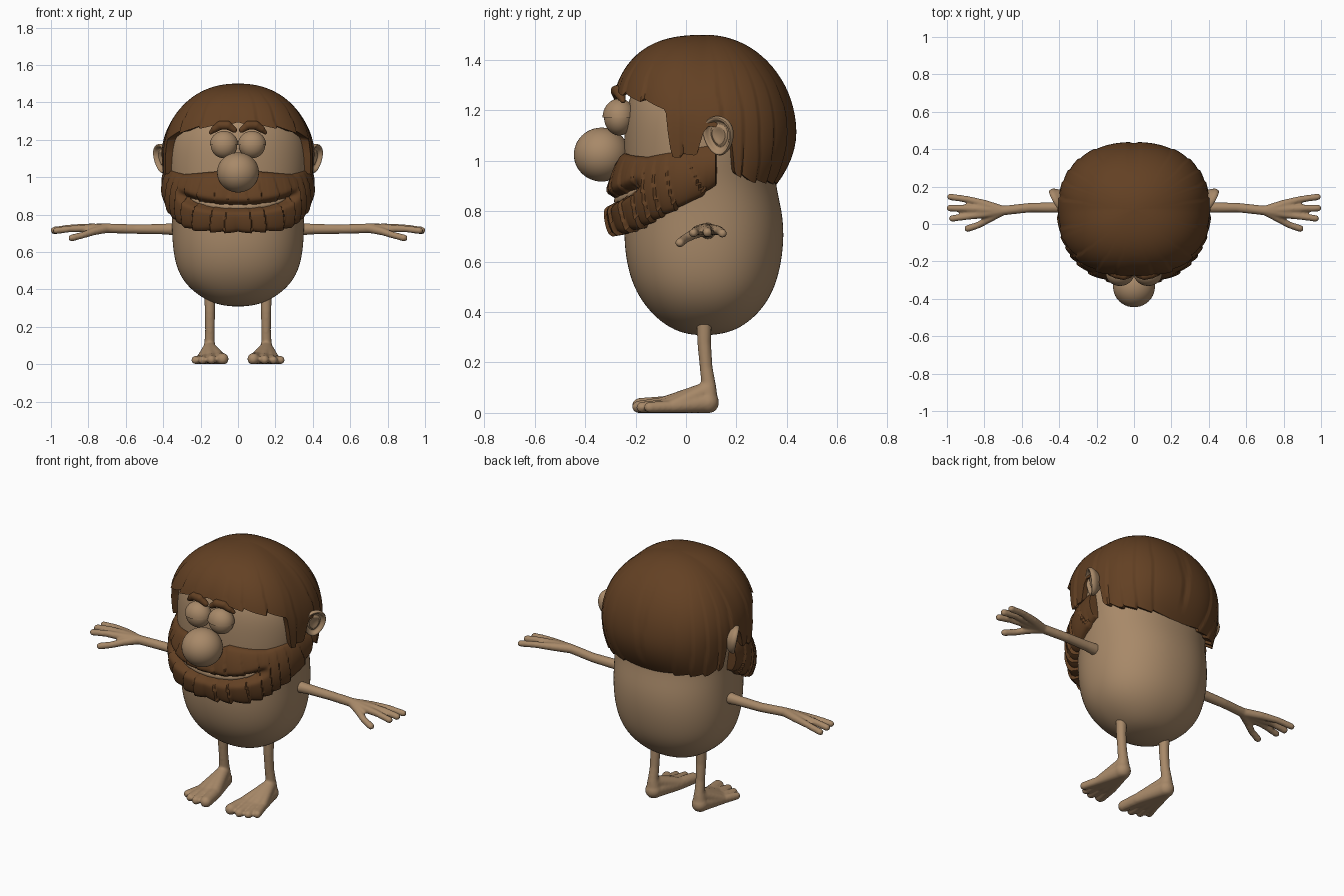
import bpy, bmesh, math
from math import sin, cos, pi, radians
from mathutils import Vector, Matrix

if "Cube" in bpy.data.objects:
    bpy.data.objects.remove(bpy.data.objects["Cube"])


def material(name, rgb):
    m = bpy.data.materials.new(name)
    m.diffuse_color = (*rgb, 1)
    m.use_nodes = True
    m.node_tree.nodes["Principled BSDF"].inputs["Base Color"].default_value = m.diffuse_color
    return m


SKIN = material("skin tan", (0.39, 0.25, 0.14))
HAIR = material("hair brown", (0.125, 0.052, 0.017))


def finish(name, bm, mat, angle=60, subsurf=0):
    bmesh.ops.recalc_face_normals(bm, faces=bm.faces)
    me = bpy.data.meshes.new(name)
    bm.to_mesh(me)
    bm.free()
    me.materials.append(mat)
    me.shade_smooth()
    me.set_sharp_from_angle(angle=radians(angle))
    o = bpy.data.objects.new(name, me)
    bpy.context.collection.objects.link(o)
    if subsurf:
        s = o.modifiers.new("subdivision", 'SUBSURF')
        s.levels = s.render_levels = subsurf
    return o


def loft(name, rows, mat, caps=True, **kw):
    """Skin a stack of equal-length closed point rows."""
    bm = bmesh.new()
    vs = [[bm.verts.new(p) for p in r] for r in rows]
    n = len(rows[0])
    for a, b in zip(vs, vs[1:]):
        for i in range(n):
            j = (i + 1) % n
            bm.faces.new((a[i], a[j], b[j], b[i]))
    if caps:
        bm.faces.new(vs[0])
        bm.faces.new(vs[-1])
    return finish(name, bm, mat, **kw)


def interp(table, x):
    for (x0, y0), (x1, y1) in zip(table, table[1:]):
        if x <= x1:
            return y0 + (y1 - y0) * max(0, x - x0) / (x1 - x0)
    return table[-1][1]


def spow(v, e):
    return math.copysign(abs(v) ** e, v)


def oval(a, hx, yc, front, back, z, e=0.86):
    """Point on a rounded-square section; angle 0 faces the front."""
    c = spow(cos(a), e)
    return Vector((hx * spow(sin(a), e), yc - c * (front if c > 0 else back), z))


# Body and head: one egg-shaped loft (z, half width, front y, back y)
SECTIONS = [(.308, .03, .04, .10), (.32, .12, -.03, .18), (.36, .20, -.10, .25),
            (.42, .275, -.16, .31), (.50, .325, -.21, .355), (.60, .347, -.238, .38),
            (.70, .354, -.247, .39), (.80, .354, -.245, .383), (.92, .36, -.243, .352),
            (1.0, .373, -.247, .36), (1.1, .38, -.247, .385), (1.2, .372, -.24, .385),
            (1.3, .325, -.21, .35), (1.4, .22, -.10, .26), (1.45, .1, 0, .15)]
loft("body_and_head",
     [[oval(2 * pi * i / 40, hx, (f + b) / 2, (b - f) / 2, (b - f) / 2, z, .92)
       for i in range(40)] for z, hx, f, b in SECTIONS], SKIN, subsurf=2)

# Hair cap: columns falling from the crown to a jagged hemline
HEM = [(0, 1.295), (30, 1.275), (50, 1.25), (68, 1.215), (72, 1.03), (86, 1.03), (90, 1.15),
       (102, 1.15), (106, .96), (120, .93), (180, .92)]


def hair_point(a, z, grow=1.0):
    front, back = max(0, cos(a)), max(0, -cos(a))
    if z > 1.12:
        p = 2 + .6 * front
        s = max(0, 1 - ((z - 1.12) / .38) ** p) ** (1 / p)
    else:
        s = 1 - (1.2 + 3.8 * back ** 2) * (1.12 - z) ** 2
    s *= grow
    return oval(a, .40 * s, .08, .372 * s, .352 * s, z)


def lock(x):
    """Saw-tooth strand: rises slowly, drops sharply."""
    return (x % 1) ** .6


cols, steps = 240, 26
hair_rows = [[Vector((.001 * sin(2 * pi * i / cols - pi),
                      .08 - .001 * cos(2 * pi * i / cols - pi), 1.5)) for i in range(cols)]]
for r in range(1, steps + 2):
    s = min(r, steps) / steps
    row = []
    for i in range(cols):
        a = 2 * pi * (i + .5) / cols - pi
        saw = lock(abs(a) * 20 / (2 * pi) + .45 * sin(3 * abs(a)) + .25 * (1 - s))
        hem = interp(HEM, abs(math.degrees(a))) - .018 * saw
        z = hem + (1.5 - hem) * cos(s * pi / 2)
        row.append(hair_point(a, z, 1 + .03 * saw * s ** 2) if r <= steps
                   else hair_point(a, hem + .015, .84))
    hair_rows.append(row)
loft("hair", hair_rows, HAIR, caps=False, angle=45)

# Beard and moustache: a wrap-around band with a groove for the mouth
TOP = [(0, .98), (15, 1.03), (35, 1.02), (50, 1.015), (72, 1.04), (95, 1.07)]
BOTTOM = [(0, .70), (30, .712), (45, .73), (60, .77), (75, .81), (88, .86), (95, .90)]


def mouth_z(d):
    return .842 + .05 * (d / 43) ** 2


def beard_point(deg, z, v, scale=1.0, saw=0.0):
    d = abs(deg)
    bulge = .04 * max(0, sin(pi * min(1, max(0, v)))) ** .5
    bulge += .025 * max(0, 1 - d / 60) * (1 - v)
    bulge -= .045 * min(1, max(0, (52 - d) / 12)) * math.exp(-((z - mouth_z(d)) / .022) ** 2)
    bulge += .014 * saw
    return oval(radians(deg), (.362 + bulge) * scale, .08,
                (.335 + bulge * 1.15) * scale, .3, z)


beard_rows = []
for i in range(-96, 97):
    d = abs(i)
    saw = lock(d / 11 + .3 * sin(d / 9))
    lo, hi = interp(BOTTOM, d) - .014 * saw + .01, interp(TOP, d)
    end = .86 if d == 96 else 1
    row = [beard_point(i, lo + .02, 0, .7)]
    for k in range(29):
        v = k / 28
        strand = lock(d / 11 + .3 * sin(d / 9) + .6 * v) * (1 - v ** 2)
        row.append(beard_point(i, lo + (hi - lo) * v, v, end, strand))
    row.append(beard_point(i, hi - .01, 1, .8))
    beard_rows.append(row)
loft("beard", beard_rows, HAIR, angle=45)

# Lips: smiling strip resting in the groove
lips = []
for d in range(-44, 45, 2):
    c = beard_point(d, mouth_z(d), .45)
    out = Vector((c.x, c.y - .08, 0)).normalized()
    thin = max(.15, 1 - (abs(d) / 44) ** 4)
    lips.append([c + out * (.004 + .017 * thin * cos(t)) + Vector((0, 0, .020 * thin * sin(t)))
                 for t in (2 * pi * k / 12 for k in range(12))])
loft("lips", lips, SKIN)


def ball(name, loc, size, mat, flat_below=False):
    bm = bmesh.new()
    bmesh.ops.create_uvsphere(bm, u_segments=40, v_segments=24, radius=1)
    for v in bm.verts:
        if flat_below:
            v.co.z = max(v.co.z, 0)
        v.co = Vector(loc) + Vector([v.co[k] * size[k] for k in range(3)])
    return finish(name, bm, mat, angle=50)


def blob(name, strokes, mat, sx, voxel=.007, floor=-1):
    """Blend strokes of (x, y, z, radius) tapered capsules into one organic limb."""
    bm = bmesh.new()
    for pts in strokes:
        for p, q in zip(pts, pts[1:]):
            p, q = [Vector((sx * c[0], c[1], c[2], c[3])) for c in (p, q)]
            turn = (q.xyz - p.xyz).to_track_quat('Z', 'Y')
            new = bmesh.ops.create_uvsphere(bm, u_segments=16, v_segments=9, radius=1)
            for v in new["verts"]:
                end = q if v.co.z > 0 else p
                v.co = end.xyz + turn @ v.co * end.w
                v.co.z = max(v.co.z, floor)
    o = finish(name, bm, mat, angle=180)
    m = o.modifiers.new("blend", 'REMESH')
    m.mode, m.voxel_size, m.use_smooth_shade = 'VOXEL', voxel, True
    s = o.modifiers.new("soften", 'SMOOTH')
    s.factor, s.iterations = .5, 4
    return o


# Nose
ball("nose", (0, -.335, 1.025), (.112, .11, .107), SKIN)

for side, sx in (("left", 1), ("right", -1)):
    # Eyes with heavy upper lids
    ball(side + "_eye", (sx * .075, -.265, 1.172), (.071, .06, .071), SKIN)
    ball(side + "_eyelid", (sx * .075, -.265, 1.172), (.076, .066, .075), SKIN, True)

    # Eyebrow: thick tapered arch
    blob(side + "_eyebrow", [[(.02, -.272, 1.252, .016), (.055, -.276, 1.277, .024),
                              (.095, -.268, 1.277, .024), (.125, -.258, 1.257, .02),
                              (.146, -.25, 1.238, .011)]], HAIR, sx, .005)

    # Ear: cupped disc lofted from a radial profile, flared backwards
    place = (Matrix.Translation((.408, .13, 1.10)) @ Matrix.Rotation(radians(-30), 4, 'Z')
             @ Matrix.Rotation(radians(10), 4, 'Y'))
    profile = [(.05, -.004), (.3, -.002), (.45, .004), (.58, -.008), (.72, -.004), (.82, .014),
               (.95, .016), (1.02, .002), (.95, -.014), (.75, -.025), (.5, -.05)]
    ear = []
    for r, h in profile:
        ring = []
        for k in range(28):
            t = 2 * pi * k / 28
            p = place @ Vector((h, r * .066 * cos(t) * (1 + .18 * sin(t)), r * .08 * sin(t)))
            ring.append((sx * p.x, p.y, p.z))
        ear.append(ring)
    loft(side + "_ear", ear, SKIN, subsurf=1)

    # Arm and hand: three fingers and a thumb
    wrist = (.70, .072, .727, .026)
    fingers = [[wrist, (.80, .108, .727, .022), (.89, .132, .724, .018), (.982, .145, .712, .018)],
               [wrist, (.82, .080, .729, .023), (.90, .084, .728, .019), (.983, .085, .716, .019)],
               [wrist, (.81, .052, .725, .022), (.89, .040, .724, .018), (.972, .030, .714, .018)],
               [wrist, (.77, .030, .710, .021), (.83, -.005, .690, .018), (.888, -.024, .675, .019)]]
    blob(side + "_arm", [[(.31, .085, .722, .036), (.40, .088, .722, .029),
                          (.55, .088, .722, .026), wrist]] + fingers, SKIN, sx)

    # Leg and foot: four toes on a flat sole
    ball_of_foot = [(.10, -.08, .032, .036), (.14, -.09, .032, .032),
                    (.175, -.08, .028, .028), (.20, -.06, .025, .025)]
    tips = [(.082, -.182, .028, .032), (.142, -.19, .024, .024),
            (.19, -.175, .022, .022), (.228, -.145, .022, .022)]
    heel = (.152, .085, .042, .046)
    foot = [[(.152, .075, .085, .036), b, t] for b, t in zip(ball_of_foot, tips)]
    foot += [[heel, b] for b in ball_of_foot]
    blob(side + "_leg", [[(.15, .072, .36, .031), (.15, .072, .28, .028), (.15, .08, .18, .026),
                          (.152, .09, .11, .029), heel]] + foot, SKIN, sx, floor=0)
